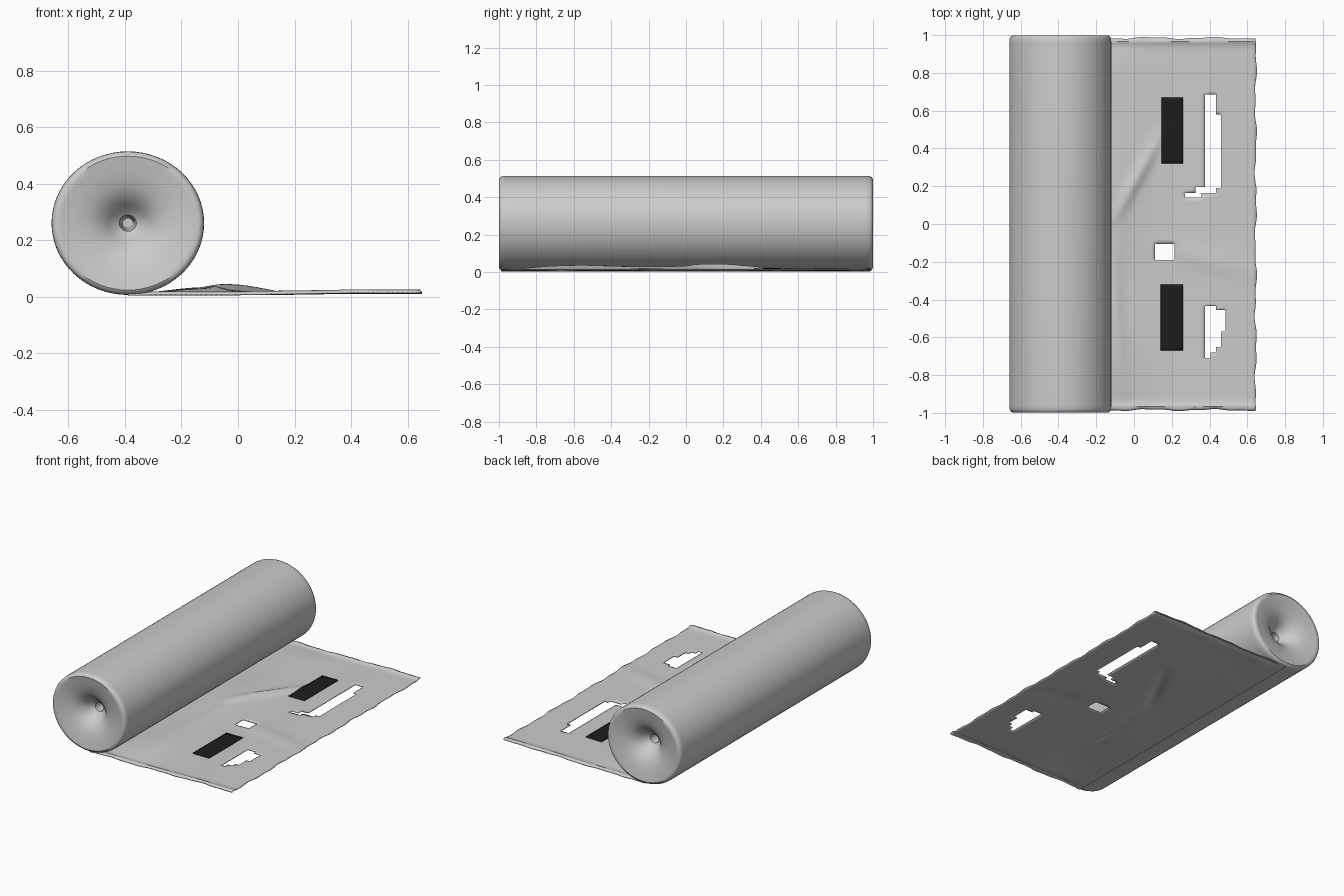
import bpy, bmesh, math
from math import sin, cos, pi, exp

if "Cube" in bpy.data.objects:
    bpy.data.objects.remove(bpy.data.objects["Cube"])


def material(name, v):
    m = bpy.data.materials.new(name)
    m.diffuse_color = (v, v, v, 1)
    m.use_nodes = True
    m.node_tree.nodes["Principled BSDF"].inputs["Base Color"].default_value = m.diffuse_color
    return m


GREY = material("mat grey", 0.6)
DARK = material("patch black", 0.012)


def finish(bm, name, mat, angle=40):
    bmesh.ops.recalc_face_normals(bm, faces=bm.faces)
    me = bpy.data.meshes.new(name)
    bm.to_mesh(me)
    bm.free()
    ob = bpy.data.objects.new(name, me)
    bpy.context.collection.objects.link(ob)
    me.materials.append(mat)
    bpy.context.view_layer.objects.active = ob
    ob.select_set(True)
    bpy.ops.object.shade_smooth_by_angle(angle=math.radians(angle))
    ob.select_set(False)
    return ob


# Rolled-up part: lathe with dished ends and a deep core hole
RX, RZ, CX, CZ = 0.27, 0.254, -0.39, 0.26
half = [(0, .3), (.018, .3), (.03, .885), (.036, .89), (.05, .90), (.07, .925), (.10, .955),
        (.14, .975), (.19, .988), (.235, .996), (.252, .999), (.263, .993), (.269, .98), (.27, .96)]
profile = half + [(r, -y) for r, y in reversed(half)]
SEG = 64
bm = bmesh.new()
rings = []
for r, y in profile:
    n = SEG if r else 1
    rings.append([bm.verts.new((CX + r * cos(2 * pi * i / SEG), y,
                                CZ + r * RZ / RX * sin(2 * pi * i / SEG))) for i in range(n)])
for a, b in zip(rings, rings[1:]):
    for i in range(SEG):
        j = (i + 1) % SEG
        if len(a) == 1 and len(b) == 1:
            break
        if len(a) == 1:
            bm.faces.new((a[0], b[i], b[j]))
        elif len(b) == 1:
            bm.faces.new((a[i], b[0], a[j]))
        else:
            bm.faces.new((a[i], b[i], b[j], a[j]))
finish(bm, "roll", GREY)


# Height of the unrolled sheet, with folds and lift beside the roll
def bump(d, w):
    return exp(-(d / w) ** 2)


def height(x, y):
    inner = max(0, 1 - (abs(y) / 0.96) ** 6)
    z = 0.009 + 0.007 * max(0, min(1, x / 0.4))
    z += 0.024 * inner * bump(x + 0.12, 0.17) * (0.75 + 0.25 * sin(7 * y + 0.6))
    # long crease beside the roll on the front half
    z += 0.012 * inner * bump(x + 0.08 - 0.02 * sin(5 * y), 0.03) * bump(y + 0.45, 0.35)
    # diagonal fold from the roll towards the back patch
    along = (y - 0.02) / 0.42
    if -0.1 < along < 1.2:
        z += 0.02 * bump(x + 0.1 - 0.22 * along, 0.035) * max(0, sin(pi * (along + 0.1) / 1.3))
    # shallow ripples near the middle
    z += 0.007 * bump(y + 0.17 + 0.25 * (x - 0.3), 0.06) * bump(x - 0.4, 0.25)
    # hems along both ends
    z += 0.009 * bump(abs(y) - 0.965, 0.014)
    # stay just under the roll
    t = max(0, min(1, (x - CX) / RX))
    return min(z, CZ - RZ * math.sqrt(1 - t * t) + 0.003)


# Cut-outs and patches as (x0, x1, y0, y1)
HOLES = [(.375, .435, .165, .685), (.435, .46, .19, .58), (.325, .375, .165, .195),
         (.27, .355, .14, .165), (.11, .215, -.19, -.105),
         (.375, .405, -.71, -.435), (.405, .435, -.68, -.435),
         (.435, .46, -.65, -.455), (.46, .485, -.57, -.455)]
PATCHES = [(.145, .26, .32, .67), (.14, .26, -.67, -.32)]


def lines(a, b, step, extra):
    n = round((b - a) / step)
    out = sorted(set(extra))
    out += [v for v in (a + (b - a) * i / n for i in range(n + 1))
            if all(abs(v - e) > step * 0.3 for e in extra)]
    return sorted(out)


def grid(xs, ys, lift, holes, wavy):
    bm = bmesh.new()
    rows = []
    for x in xs:
        row = []
        for y in ys:
            px, py = x, y
            if wavy and x > 0.63:
                px += 0.004 * sin(17 * y) + 0.003 * sin(41 * y)
            if wavy and abs(y) > 0.97:
                py += 0.004 * sin(19 * x) + 0.002 * sin(47 * x)
            row.append(bm.verts.new((px, py, height(x, y) + lift)))
        rows.append(row)
    for i in range(len(xs) - 1):
        for j in range(len(ys) - 1):
            cx, cy = (xs[i] + xs[i + 1]) / 2, (ys[j] + ys[j + 1]) / 2
            if not any(a < cx < b and c < cy < d for a, b, c, d in holes):
                bm.faces.new((rows[i][j], rows[i + 1][j], rows[i + 1][j + 1], rows[i][j + 1]))
    loose = [v for v in bm.verts if not v.link_faces]
    bmesh.ops.delete(bm, geom=loose, context='VERTS')
    return bm


def thicken(ob, t):
    if ob.data.polygons[0].normal.z < 0:
        ob.data.flip_normals()
    s = ob.modifiers.new("thickness", 'SOLIDIFY')
    s.thickness = t
    s.offset = -1


# Unrolled sheet with cut-outs
edge_x = [v for h in HOLES for v in h[:2]]
edge_y = [v for h in HOLES for v in h[2:]]
ys = lines(-0.985, 0.985, 0.02, edge_y + [s * v for s in (-1, 1) for v in (.945, .955, .965, .975)])
sheet = finish(grid(lines(-0.39, 0.645, 0.018, edge_x), ys, 0, HOLES, True), "sheet", GREY)
thicken(sheet, 0.006)

# Black patches lying on the sheet
for n, (a, b, c, d) in enumerate(PATCHES):
    bm = grid(lines(a, b, 0.02, []), lines(c, d, 0.02, []), 0.004, [], False)
    thicken(finish(bm, "patch_%d" % (n + 1), DARK), 0.005)
